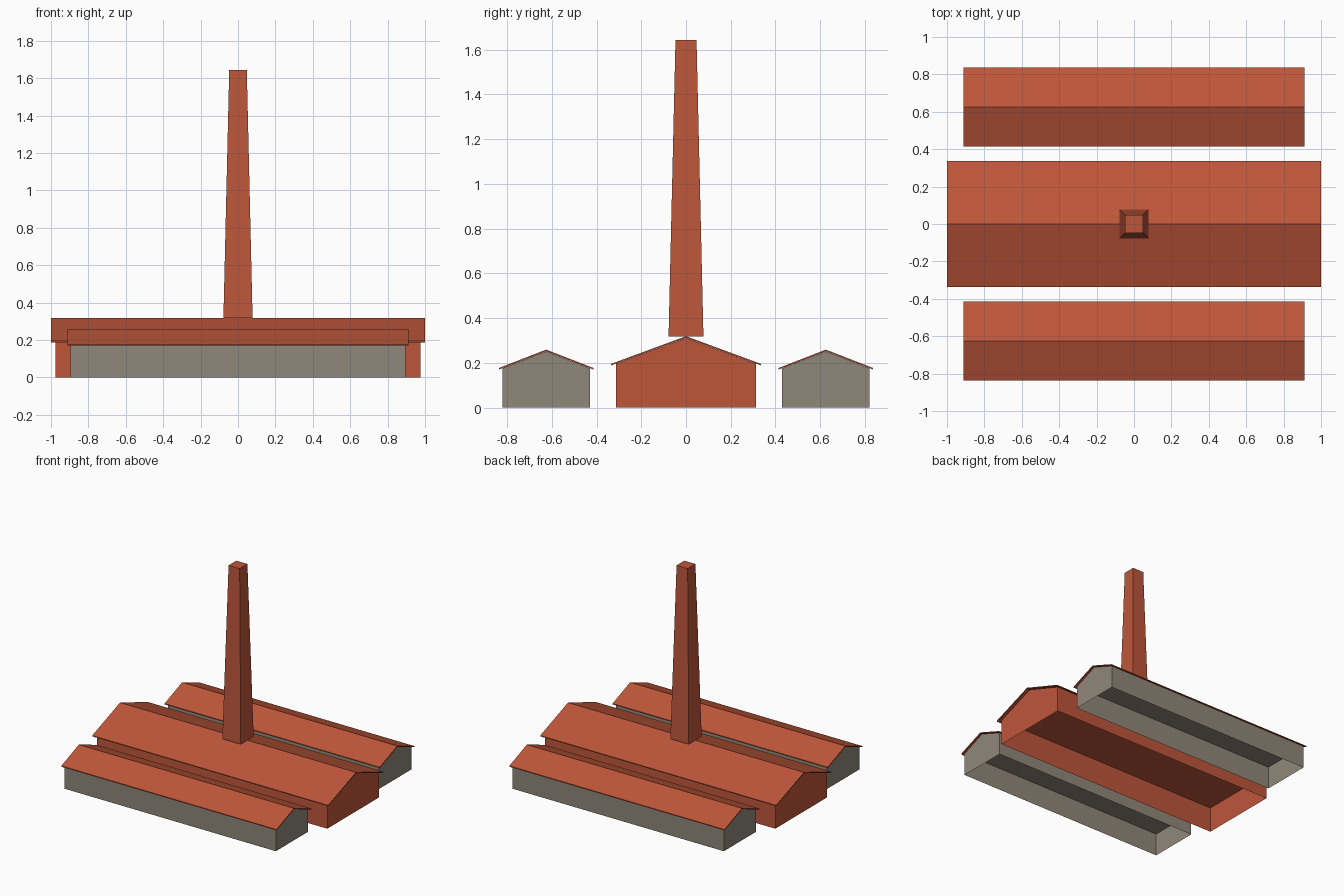
import bpy

if "Cube" in bpy.data.objects:
    bpy.data.objects.remove(bpy.data.objects["Cube"])


def make_material(name, rgb):
    mat = bpy.data.materials.new(name)
    mat.diffuse_color = (*rgb, 1.0)
    mat.use_nodes = True
    mat.node_tree.nodes["Principled BSDF"].inputs["Base Color"].default_value = mat.diffuse_color
    return mat


brick = make_material("red brick", (0.515, 0.093, 0.042))
stone = make_material("grey stone", (0.278, 0.242, 0.193))


def make_object(name, verts, faces, mat):
    mesh = bpy.data.meshes.new(name)
    mesh.from_pydata(verts, [], faces)
    mesh.materials.append(mat)
    obj = bpy.data.objects.new(name, mesh)
    bpy.context.collection.objects.link(obj)
    return obj


def extrude_profile(name, profile, half_len, mat, skip=()):
    """Extrude a counter-clockwise (y, z) profile along x; skip drops side faces."""
    n = len(profile)
    verts = [(x, y, z) for x in (-half_len, half_len) for y, z in profile]
    faces = [tuple(reversed(range(n))), tuple(range(n, 2 * n))]
    for i in range(n):
        if i not in skip:
            j = (i + 1) % n
            faces.append((i, j, n + j, n + i))
    return make_object(name, verts, faces, mat)


def hall(name, yc, wall_half, wall_len, roof_half, roof_len, eave, ridge, wall_mat):
    t = 0.007                                   # roof sheet thickness
    under = ridge - t - 0.001                   # top of the gable
    slope = (ridge - eave) / roof_half
    wall_top = under - slope * wall_half
    # gabled walls, open underneath
    walls = extrude_profile(name + "_walls", [
        (yc - wall_half, 0), (yc + wall_half, 0), (yc + wall_half, wall_top),
        (yc, under), (yc - wall_half, wall_top)], wall_len, wall_mat, skip=(0, 2, 3))
    # flat ceiling at the top of the walls
    corners = [(-1, -1), (-1, 1), (1, 1), (1, -1)]
    make_object(name + "_ceiling",
                [(sx * wall_len, yc + sy * wall_half, wall_top) for sx, sy in corners],
                [(0, 1, 2, 3)], wall_mat)
    # thin overhanging roof, one sheet per slope
    for side, s in (("front", -1), ("back", 1)):
        pts = [(yc, ridge - t), (yc + s * roof_half, eave - t),
               (yc + s * roof_half, eave), (yc, ridge)]
        if s < 0:
            pts.reverse()
        # the hidden joint at the ridge is left open
        extrude_profile(f"{name}_roof_{side}", pts, roof_len, brick, skip=(3,))


# Central hall and two side sheds
hall("main_hall", 0, 0.312, 0.975, 0.336, 1.0, 0.195, 0.319, brick)
for label, y in (("front_shed", -0.625), ("back_shed", 0.625)):
    hall(label, y, 0.195, 0.895, 0.211, 0.912, 0.177, 0.259, stone)

# Tapered square chimney standing on the ridge
corners = [(-1, -1), (1, -1), (1, 1), (-1, 1)]
verts = [(cx * r, cy * r, z) for r, z in ((0.078, 0.317), (0.047, 1.643))
         for cx, cy in corners]
faces = [(3, 2, 1, 0), (4, 5, 6, 7)]
faces += [(i, (i + 1) % 4, 4 + (i + 1) % 4, 4 + i) for i in range(4)]
make_object("chimney", verts, faces, brick)
